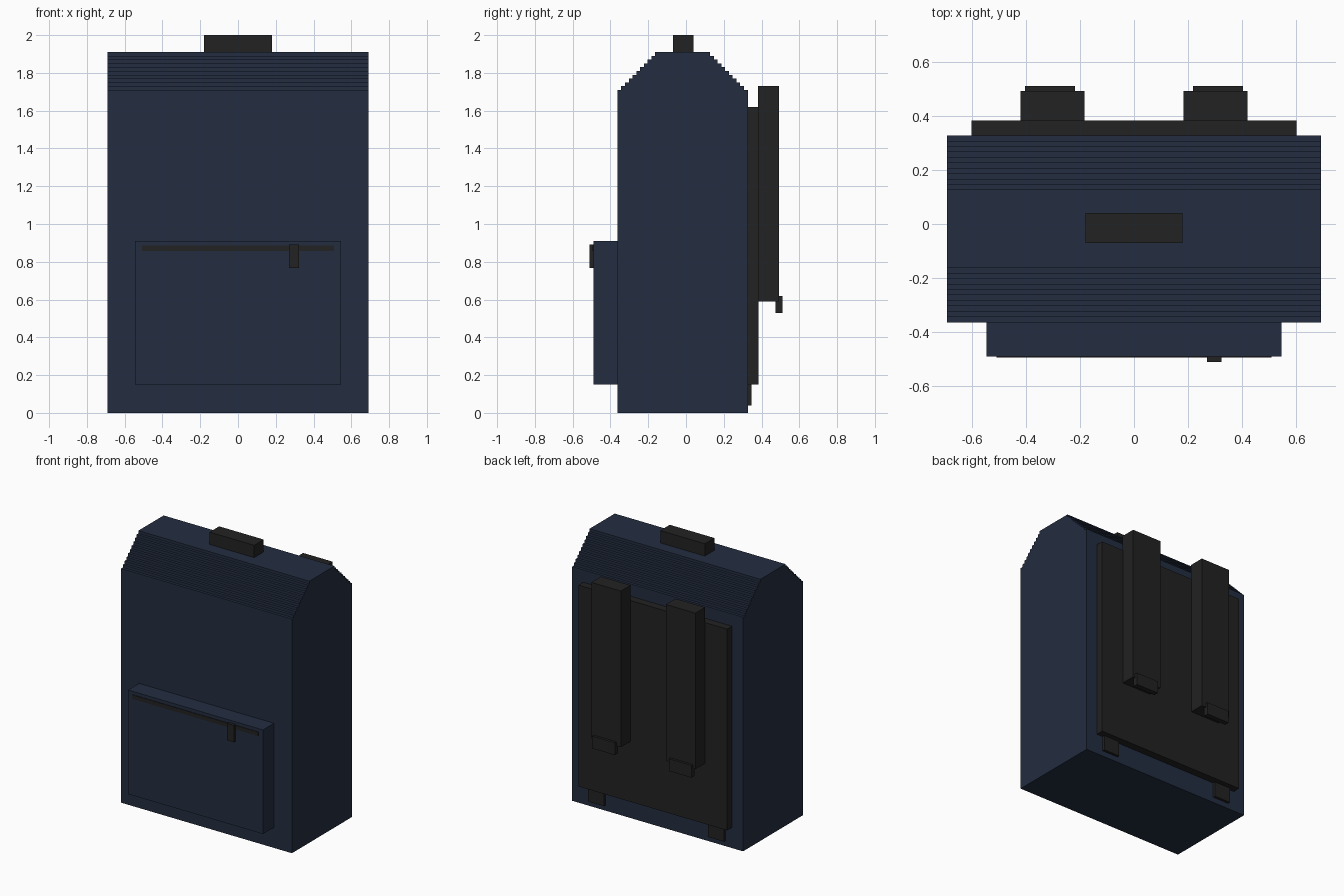
import bpy, bmesh

if "Cube" in bpy.data.objects:
    bpy.data.objects.remove(bpy.data.objects["Cube"])


def material(name, rgb):
    m = bpy.data.materials.new(name)
    m.diffuse_color = (*rgb, 1.0)
    m.use_nodes = True
    m.node_tree.nodes["Principled BSDF"].inputs["Base Color"].default_value = m.diffuse_color
    return m


NAVY = material("navy_fabric", (0.0168, 0.0262, 0.0529))
BLACK = material("black_webbing", (0.016, 0.016, 0.016))


def finish(name, bm, mat):
    bmesh.ops.recalc_face_normals(bm, faces=bm.faces)
    mesh = bpy.data.meshes.new(name)
    bm.to_mesh(mesh)
    bm.free()
    mesh.materials.append(mat)
    ob = bpy.data.objects.new(name, mesh)
    bpy.context.collection.objects.link(ob)
    return ob


def box(name, x, y, z, mat):
    """Box from (min, max) ranges along each axis."""
    bm = bmesh.new()
    bmesh.ops.create_cube(bm, size=1)
    for v in bm.verts:
        v.co = [r[0] if c < 0 else r[1] for c, r in zip(v.co, (x, y, z))]
    return finish(name, bm, mat)


def mirrored_pair(name, x, y, z, mat):
    box(name + "_right", x, y, z, mat)
    box(name + "_left", (-x[1], -x[0]), y, z, mat)


# Main bag: side profile with ten small steps forming the sloped top
STEPS, STEP, SHOULDER = 10, 0.02, 1.71
FRONT, BACK, HALF = -0.363, 0.327, 0.69
front_side, back_side = [(FRONT, 0)], [(BACK, 0)]
for i in range(STEPS + 1):
    z = SHOULDER + STEP * i
    front_side.append((FRONT + STEP * i, z))
    back_side.append((BACK - STEP * i, z))
    if i < STEPS:
        front_side.append((FRONT + STEP * (i + 1), z))
        back_side.append((BACK - STEP * (i + 1), z))
bm = bmesh.new()
side = bm.faces.new([bm.verts.new((-HALF, y, z)) for y, z in front_side + back_side[::-1]])
grown = bmesh.ops.extrude_face_region(bm, geom=[side], use_keep_orig=True)
for v in grown["geom"]:
    if isinstance(v, bmesh.types.BMVert):
        v.co.x = HALF
finish("bag_body", bm, NAVY)

# Top grab handle
box("top_handle", (-0.18, 0.18), (-0.07, 0.04), (1.90, 2.0), BLACK)

# Front pocket with zip and pull
box("front_pocket", (-0.545, 0.545), (-0.49, FRONT + 0.005), (0.15, 0.91), NAVY)
box("pocket_zip", (-0.508, 0.508), (-0.494, -0.488), (0.856, 0.886), BLACK)
box("zip_pull", (0.27, 0.324), (-0.51, -0.488), (0.768, 0.892), BLACK)

# Padded back panel
box("back_panel", (-0.60, 0.60), (BACK - 0.005, 0.383), (0.15, 1.62), BLACK)

# Shoulder straps, their end buckles and the lower anchor tabs
mirrored_pair("shoulder_strap", (0.182, 0.42), (0.38, 0.492), (0.59, 1.73), BLACK)
mirrored_pair("strap_buckle", (0.218, 0.402), (0.474, 0.51), (0.53, 0.62), BLACK)
mirrored_pair("anchor_tab", (0.42, 0.55), (BACK - 0.005, 0.346), (0.04, 0.17), BLACK)
